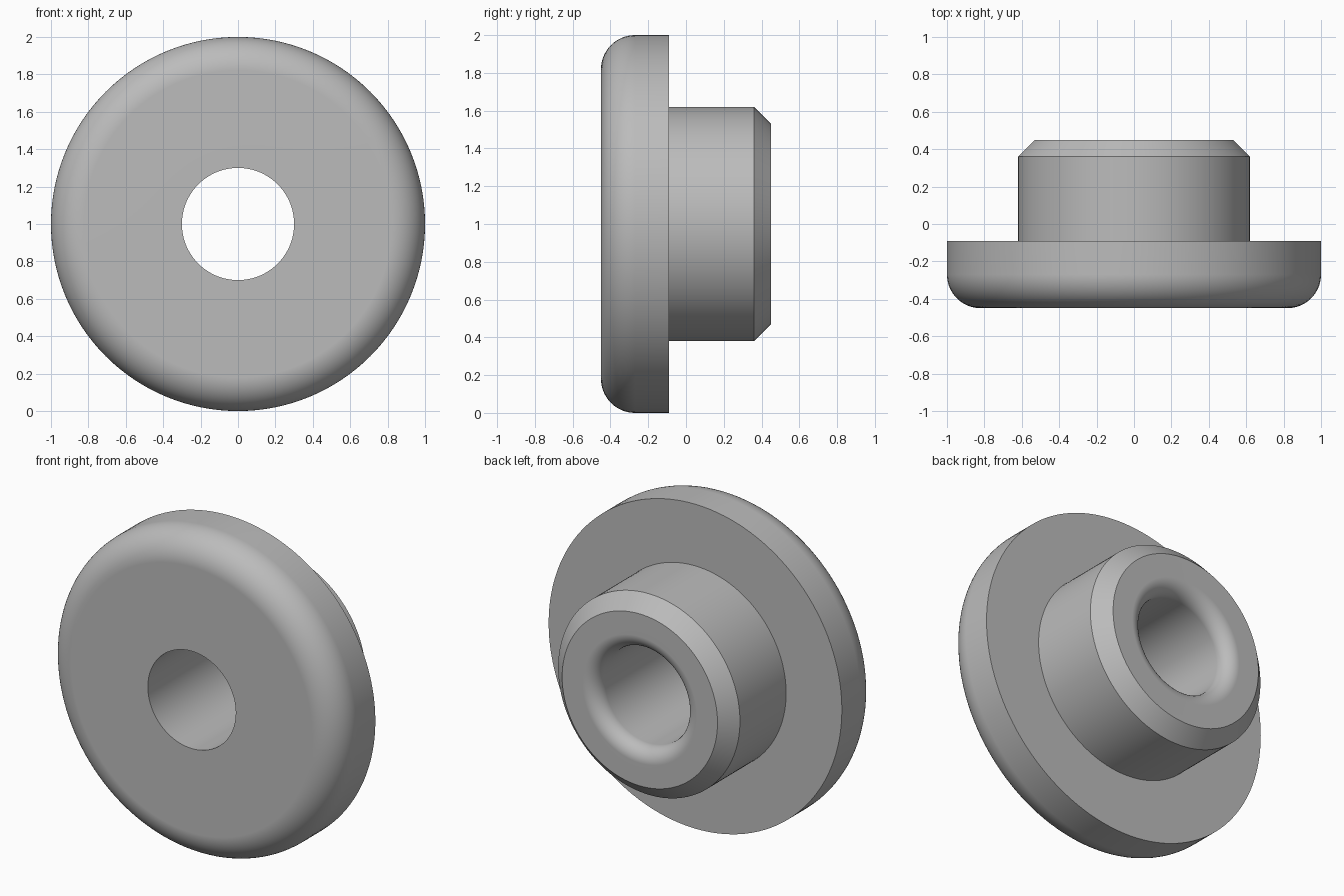
import bpy, bmesh
from math import sin, cos, pi, radians
from mathutils import Matrix, Vector

cube = bpy.data.objects.get("Cube")
if cube:
    bpy.data.objects.remove(cube, do_unlink=True)

SEGMENTS = 128


def arc(r, y, radius, start, end, steps):
    """Rounded corner of the profile as (radius, y) points."""
    angles = [radians(start + (end - start) * i / steps) for i in range(steps + 1)]
    return [(r + radius * cos(a), y + radius * sin(a)) for a in angles]


# Grey material
grey = bpy.data.materials.new("plain grey")
grey.use_nodes = True
colour = (0.5, 0.5, 0.5, 1)
grey.diffuse_color = colour
grey.node_tree.nodes["Principled BSDF"].inputs["Base Color"].default_value = colour

# Closed section: bore, rounded flange, chamfered sleeve, rounded bore mouth
profile = [(0.30, -0.45)]
profile += arc(0.82, -0.27, 0.18, -90, 0, 14)
profile += [(1.0, -0.09), (0.62, -0.09), (0.62, 0.36), (0.53, 0.45)]
profile += arc(0.39, 0.36, 0.09, 90, 180, 10)

# Revolve the section around the y axis
bm = bmesh.new()
verts = [bm.verts.new((r, y, 0)) for r, y in profile]
edges = [bm.edges.new((v, verts[(i + 1) % len(verts)])) for i, v in enumerate(verts)]
bmesh.ops.spin(bm, geom=verts + edges, cent=(0, 0, 0), axis=(0, 1, 0),
               angle=2 * pi, steps=SEGMENTS, use_merge=True)
bmesh.ops.remove_doubles(bm, verts=bm.verts[:], dist=1e-5)
bmesh.ops.recalc_face_normals(bm, faces=bm.faces[:])
bmesh.ops.transform(bm, matrix=Matrix.Translation(Vector((0, 0, 1))), verts=bm.verts[:])

mesh = bpy.data.meshes.new("flanged_bushing")
bm.to_mesh(mesh)
bm.free()
mesh.materials.append(grey)
bushing = bpy.data.objects.new("flanged_bushing", mesh)
bpy.context.collection.objects.link(bushing)

# Smooth rounds, crisp edges, clean flat faces
bpy.ops.object.select_all(action="DESELECT")
bushing.select_set(True)
bpy.context.view_layer.objects.active = bushing
bpy.ops.object.shade_smooth_by_angle(angle=radians(30))
weighted = bushing.modifiers.new("clean_normals", "WEIGHTED_NORMAL")
weighted.keep_sharp = True
